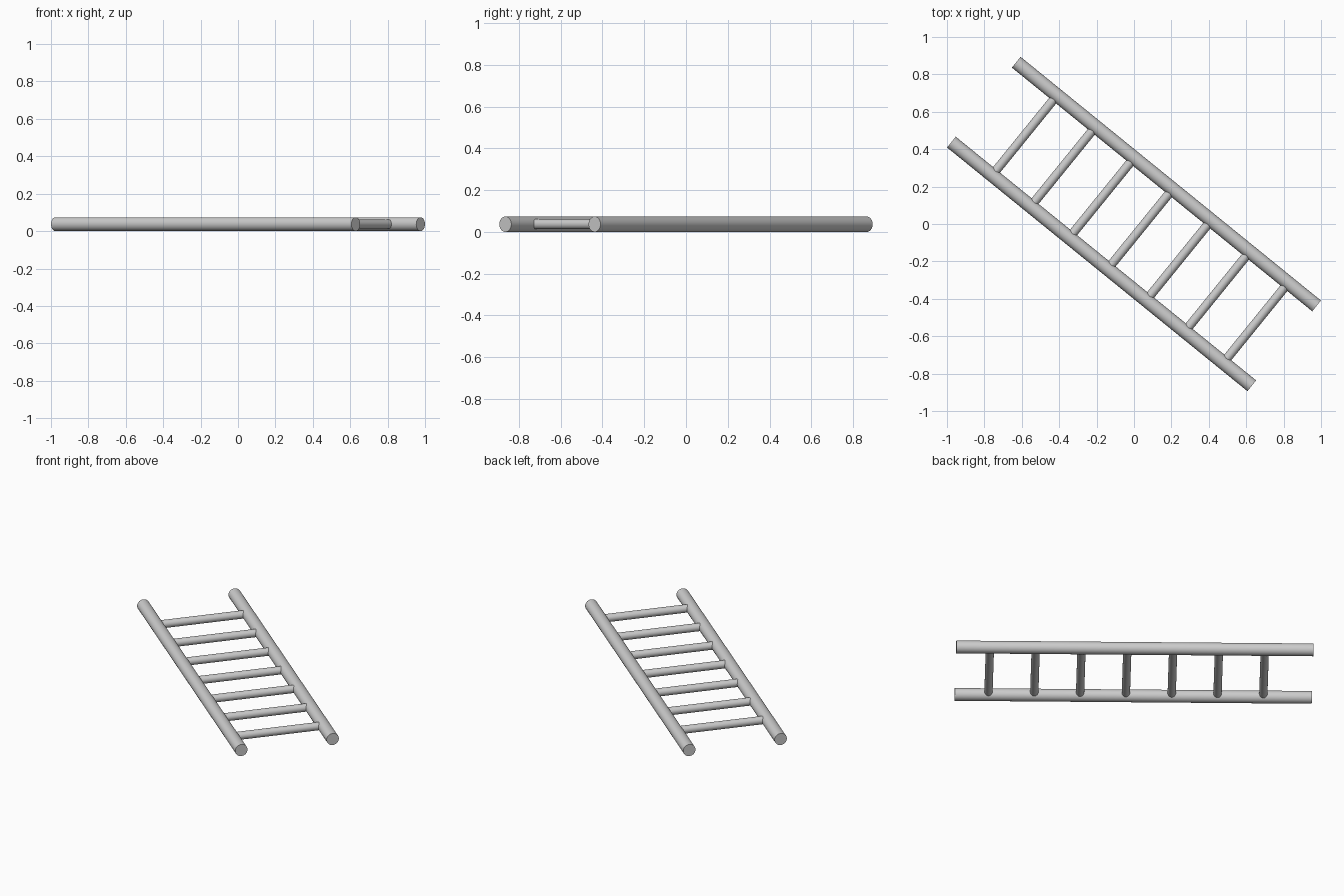
import bpy
from math import radians
from mathutils import Matrix, Vector

if "Cube" in bpy.data.objects:
    bpy.data.objects.remove(bpy.data.objects["Cube"])

RAIL_R, RUNG_R = 0.037, 0.024
HALF_LEN, HALF_GAP = 1.034, 0.275
turn = Matrix.Rotation(radians(-39.05), 3, 'Z')   # ladder lies diagonally on the floor


def rod(name, a, b, radius, sides=32):
    """Cylinder between two points given in ladder space."""
    a, b = turn @ Vector(a), turn @ Vector(b)
    d = b - a
    bpy.ops.mesh.primitive_cylinder_add(
        vertices=sides, radius=radius, depth=d.length, location=(a + b) / 2,
        rotation=d.to_track_quat('Z', 'Y').to_euler())
    ob = bpy.context.object
    ob.name = name
    bpy.ops.object.shade_smooth_by_angle(angle=radians(40))
    return ob


# side rails
for name, y in (("left_rail", HALF_GAP), ("right_rail", -HALF_GAP)):
    rod(name, (-HALF_LEN, y, RAIL_R), (HALF_LEN, y, RAIL_R), RAIL_R)

# seven evenly spaced rungs, set into the rails
for i in range(7):
    x = -0.753 + i * 0.2653
    rod(f"rung_{i + 1}", (x, -HALF_GAP, RAIL_R), (x, HALF_GAP, RAIL_R), RUNG_R)
